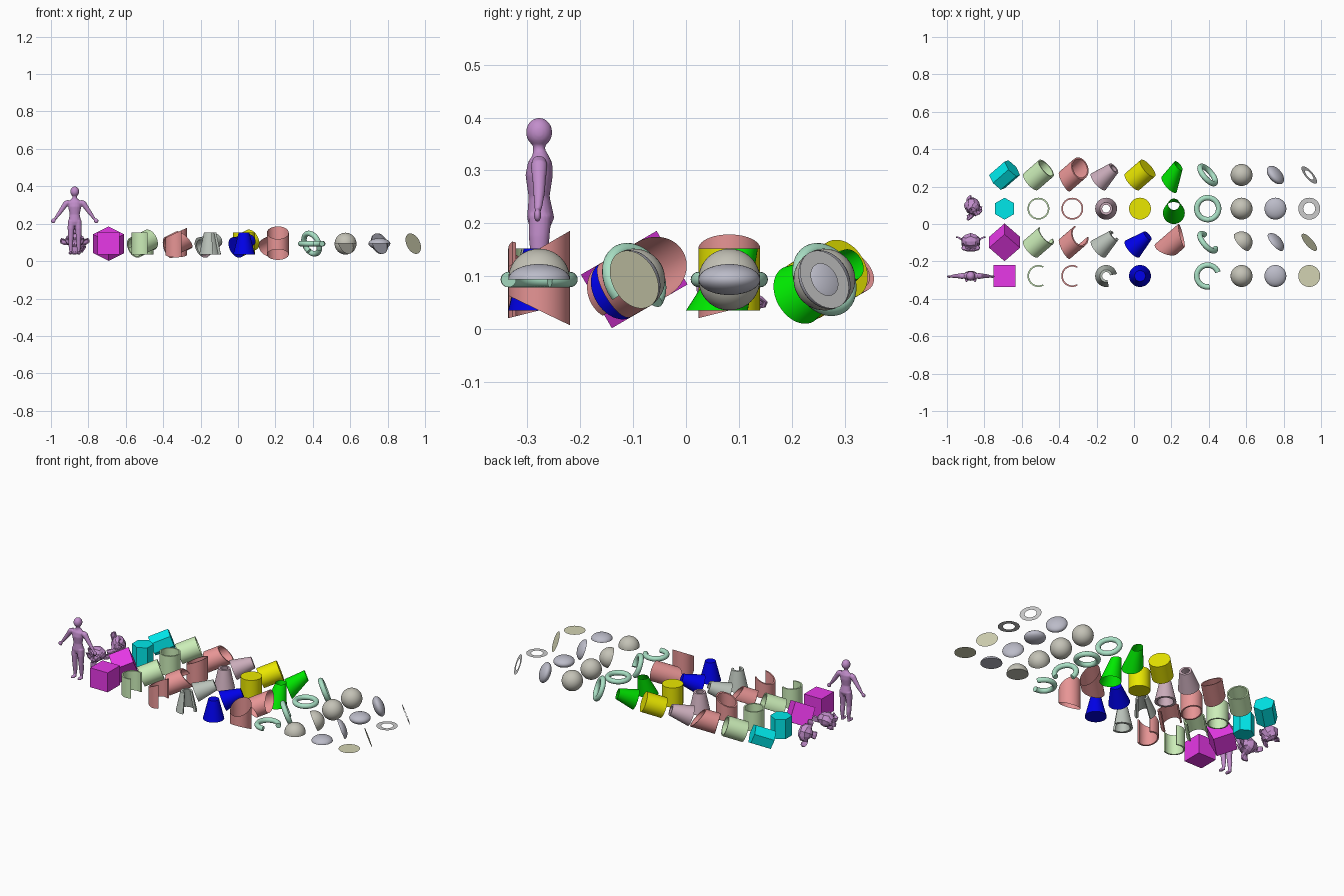
import bpy, bmesh
from math import sin, cos, pi, radians
from mathutils import Matrix, Vector

if "Cube" in bpy.data.objects:
    bpy.data.objects.remove(bpy.data.objects["Cube"])

U = 0.0585            # one design unit
STEP = 0.181          # column spacing
X0, ZC = -0.692, 0.0934
ROWS = {1: -0.278, 2: -0.098, 3: 0.082, 4: 0.262}
TILT = (Matrix.Rotation(radians(-60), 4, 'X') @ Matrix.Rotation(radians(45), 4, 'Y')
        @ Matrix.Rotation(radians(90), 4, 'Z'))


def material(name, rgb):
    m = bpy.data.materials.get(name) or bpy.data.materials.new(name)
    m.diffuse_color = (*rgb, 1)
    m.use_nodes = True
    m.node_tree.nodes["Principled BSDF"].inputs["Base Color"].default_value = m.diffuse_color
    return m


def place(ob, col, row):
    loc = Matrix.Translation((X0 + col * STEP, ROWS[row], ZC))
    spin = TILT if ob.name.endswith("tilted") else Matrix.Identity(4)
    ob.matrix_world = loc @ spin @ Matrix.Scale(U, 4)


def finish(bm, name, mat, angle=30):
    bmesh.ops.recalc_face_normals(bm, faces=bm.faces)
    me = bpy.data.meshes.new(name)
    bm.to_mesh(me)
    bm.free()
    me.shade_smooth()
    me.set_sharp_from_angle(angle=radians(angle))
    me.materials.append(mat)
    ob = bpy.data.objects.new(name, me)
    bpy.context.collection.objects.link(ob)
    return ob


def lathe(name, mat, profile, a0=0, a1=360, n=40, closed=True,
          top=(0, 0), bottom=(0, 0), lean=0):
    """Revolve an (r, z) profile; top/bottom slope the ends, lean shifts them in y."""
    bm = bmesh.new()
    full = a1 - a0 >= 360
    rings = []
    for i in range(n if full else n + 1):
        a = radians(a0 + (a1 - a0) * i / n)
        ring = []
        for r, z in profile:
            x, y = r * cos(a), r * sin(a)
            sx, sy = top if z > 0 else bottom
            ring.append(bm.verts.new((x, y + lean * z, z + sx * x + sy * y)))
        rings.append(ring)
    k = len(profile)
    for i in range(n):
        p, q = rings[i], rings[(i + 1) % len(rings)]
        for j in range(k if closed else k - 1):
            l = (j + 1) % k
            if profile[j][0] == 0 and profile[l][0] == 0:
                continue
            bm.faces.new((p[j], q[j], q[l], p[l]))
    if not full:
        bm.faces.new(rings[0])
        bm.faces.new(rings[-1])
    bmesh.ops.remove_doubles(bm, verts=bm.verts, dist=1e-4)
    return finish(bm, name, mat)


def pair(name, col, row, rgb, profile, **kw):
    """One upright sample and its tilted copy in the row behind."""
    mat = material(name + "_colour", rgb)
    for r, tag in ((row, "upright"), (row + 1, "tilted")):
        place(lathe(name + "_" + tag, mat, profile, **kw), col, r)


def solid(r0, r1):
    return [(0, -1), (r0, -1), (r1, 1), (0, 1)]


def tube(i0, o0, i1, o1):
    return [(i0, -1), (o0, -1), (o1, 1), (i1, 1)]


def dome(h, full):
    lo = -pi / 2 if full else 0
    n = 20 if full else 10
    arc = [(cos(lo + (pi / 2 - lo) * i / n), h * sin(lo + (pi / 2 - lo) * i / n)) for i in range(n + 1)]
    arc[-1] = (0, h)
    if full:
        arc[0] = (0, -h)
    return arc if full else [(0, 0)] + arc


circle = [(1 + 0.25 * cos(2 * pi * i / 16), 0.25 * sin(2 * pi * i / 16)) for i in range(16)]

# prisms
pair("box", 0, 1, (.8, .04, .8), solid(2 ** .5, 2 ** .5), n=4, a0=45, a1=405)
pair("hexagonal_prism", 0, 3, (0, .8, .82), solid(1, 1), n=6, a0=90, a1=450)
# straight tubes
pair("cut_tube", 1, 1, (.6, .85, .48), tube(.86, 1, .86, 1), a0=62, a1=298)
pair("tube", 1, 3, (.6, .85, .48), tube(.86, 1, .86, 1))
# tubes with sloped ends
slope = dict(top=(.46, 0), bottom=(0, .25))
pair("cut_sloped_tube", 2, 1, (.8, .3, .3), tube(.86, 1, .86, 1), a0=60, a1=300, **slope)
pair("sloped_tube", 2, 3, (.8, .3, .3), tube(.86, 1, .86, 1), **slope)
# conical tubes
pair("cut_conical_tube", 3, 1, (.5, .55, .5), tube(.75, 1, .36, .57), a0=10, a1=285)
pair("conical_tube", 3, 3, (.6, .42, .5), tube(.75, 1, .36, .57))
# cone and cylinder
pair("truncated_cone", 4, 1, (0, 0, .82), solid(1, .5))
pair("cylinder", 4, 3, (.82, .8, 0), solid(1, 1))
# open shells
pair("sloped_shell", 5, 1, (.8, .3, .3), [(1, -1), (1, 1)], closed=False,
     top=(0, .577), bottom=(0, -.48))
pair("leaning_cone_shell", 5, 3, (0, .82, 0), [(1, -1), (.52, 1)], closed=False, lean=.4)
# rings
pair("cut_torus", 6, 1, (.4, .75, .56), circle, a0=20, a1=280)
pair("torus", 6, 3, (.4, .75, .56), circle)
# spheres and ellipsoids
pair("half_sphere", 7, 1, (.55, .54, .47), dome(1, False))
pair("sphere", 7, 3, (.55, .54, .47), dome(1, True), closed=False)
pair("half_ellipsoid", 8, 1, (.5, .5, .58), dome(.5, False))
pair("ellipsoid", 8, 3, (.5, .5, .58), dome(.5, True), closed=False)
# flat discs
pair("disc", 9, 1, (.65, .65, .45), [(0, 0), (1, 0)], closed=False)
pair("flat_ring", 9, 3, (.7, .7, .7), [(.55, 0), (1, 0)], closed=False)

# monkey heads
purple = material("purple", (.54, .27, .6))
for row, tag in ((2, "upright"), (3, "tilted")):
    bpy.ops.mesh.primitive_monkey_add(size=2)
    ob = bpy.context.object
    ob.name = "monkey_head_" + tag
    ob.data.materials.append(purple)
    place(ob, -1, row)

# standing figure
fig = bmesh.new()


def limb(points, n=16):
    """Loft elliptical rings through (x, y, z, rx, ry) stations."""
    pos = [Vector(p[:3]) for p in points]
    rings = []
    for i, p in enumerate(points):
        t = (pos[min(i + 1, len(pos) - 1)] - pos[max(i - 1, 0)]).normalized()
        side = Vector((0, 1, 0)).cross(t).normalized()
        fwd = t.cross(side)
        rings.append([fig.verts.new(pos[i] + side * p[3] * cos(2 * pi * k / n) + fwd * p[4] * sin(2 * pi * k / n))
                      for k in range(n)])
    for a, b in zip(rings, rings[1:]):
        for k in range(n):
            fig.faces.new((a[k], a[(k + 1) % n], b[(k + 1) % n], b[k]))
    fig.faces.new(rings[0])
    fig.faces.new(rings[-1])


def ball(c, s):
    m = Matrix.Translation(c) @ Matrix.Diagonal((*s, 1))
    bmesh.ops.create_uvsphere(fig, u_segments=20, v_segments=12, radius=1, matrix=m)


# torso, neck, head
limb([(0, 0, .188, .024, .018), (0, .003, .21, .035, .026), (0, 0, .25, .027, .02),
      (0, 0, .29, .035, .026), (0, .002, .315, .037, .023), (0, .002, .329, .022, .015),
      (0, 0, .337, .012, .012), (0, 0, .36, .012, .012)])
ball((0, 0, .372), (.024, .025, .0275))
for s in (-1, 1):
    # arm and hand
    limb([(s * .03, 0, .316, .014, .014), (s * .047, 0, .308, .016, .016), (s * .064, 0, .283, .013, .013),
          (s * .082, 0, .257, .011, .011), (s * .106, -.002, .225, .007, .007)])
    ball((s * .115, -.003, .215), (.013, .007, .013))
    # leg and foot
    limb([(s * .018, .002, .215, .019, .022), (s * .02, 0, .175, .018, .02), (s * .021, 0, .125, .014, .015),
          (s * .021, .004, .095, .013, .015), (s * .021, .004, .05, .008, .009), (s * .021, .002, .037, .009, .011)])
    ball((s * .022, -.009, .043), (.011, .024, .008))
figure = finish(fig, "standing_figure", purple, 180)
figure.location = (X0 - STEP, ROWS[1], 0)
rm = figure.modifiers.new("blend", 'REMESH')
rm.mode = 'VOXEL'
rm.voxel_size = .0032
rm.use_smooth_shade = True
sm = figure.modifiers.new("soften", 'SMOOTH')
sm.iterations = 4
